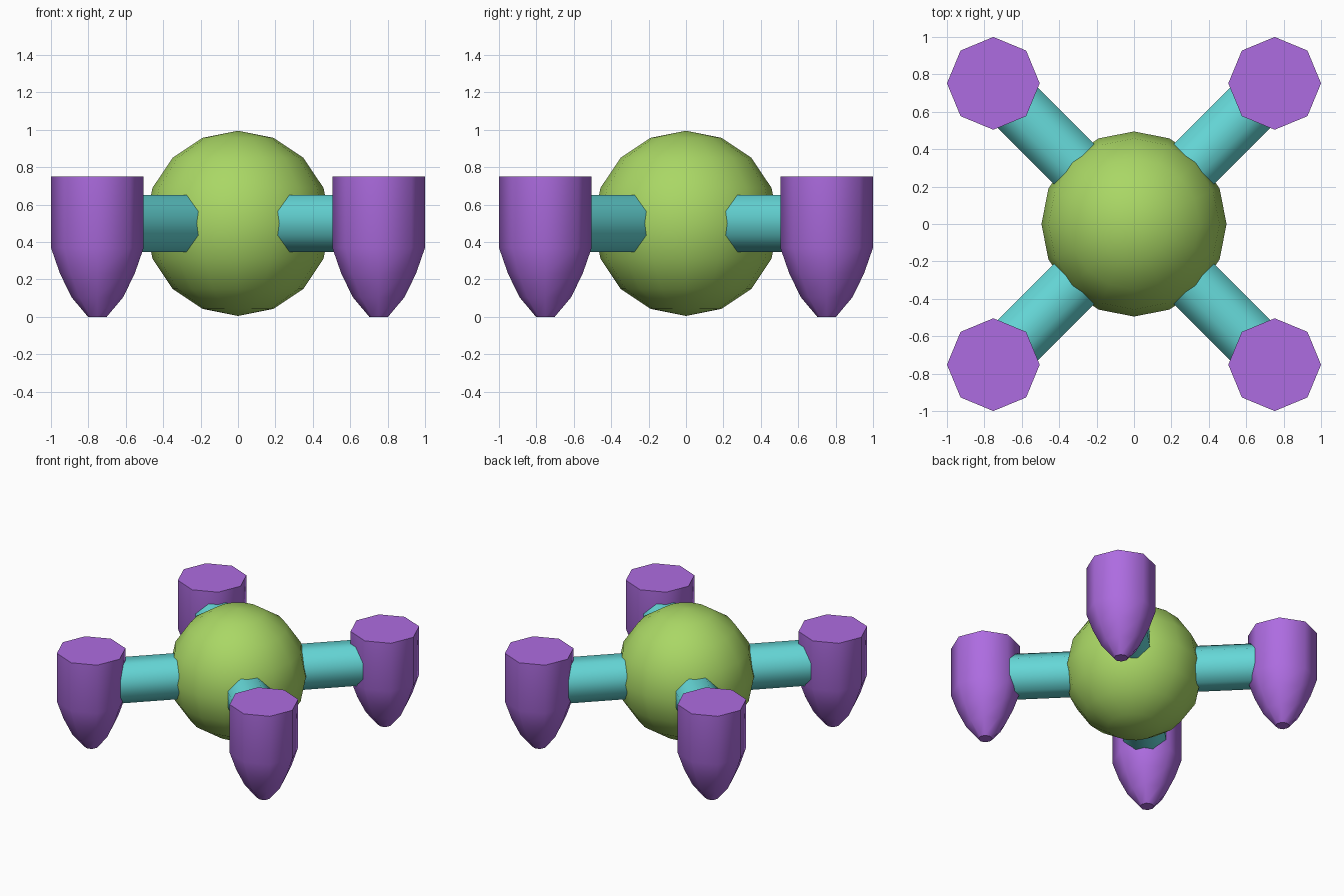
import bpy, math
from mathutils import Vector

if "Cube" in bpy.data.objects:
    bpy.data.objects.remove(bpy.data.objects["Cube"])

POD_R, POD_C, MID_Z = 0.248, 0.752, 0.5


def material(name, color):
    m = bpy.data.materials.new(name)
    m.diffuse_color = (*color, 1)
    m.use_nodes = True
    m.node_tree.nodes["Principled BSDF"].inputs["Base Color"].default_value = m.diffuse_color
    return m


green = material("green", (0.40, 0.68, 0.13))
teal = material("teal", (0.13, 0.68, 0.68))
purple = material("purple", (0.42, 0.15, 0.75))


def finish(obj, name, mat):
    obj.name = name
    obj.data.materials.append(mat)
    bpy.ops.object.select_all(action='DESELECT')
    obj.select_set(True)
    bpy.context.view_layer.objects.active = obj
    bpy.ops.object.shade_smooth_by_angle(angle=math.radians(50))


def lathe(profile, sides):
    """Closed mesh from (radius, z) rings listed bottom to top."""
    verts = [(r * math.cos(2 * math.pi * i / sides),
              r * math.sin(2 * math.pi * i / sides), z)
             for r, z in profile for i in range(sides)]
    faces = [(k * sides + i, k * sides + (i + 1) % sides,
              (k + 1) * sides + (i + 1) % sides, (k + 1) * sides + i)
             for k in range(len(profile) - 1) for i in range(sides)]
    faces.append(tuple(reversed(range(sides))))
    top = (len(profile) - 1) * sides
    faces.append(tuple(range(top, top + sides)))
    mesh = bpy.data.meshes.new("pod")
    mesh.from_pydata(verts, [], faces)
    obj = bpy.data.objects.new("pod", mesh)
    bpy.context.collection.objects.link(obj)
    return obj


# Central ball
bpy.ops.mesh.primitive_uv_sphere_add(segments=16, ring_count=8, radius=0.495,
                                     location=(0, 0, MID_Z))
finish(bpy.context.object, "body", green)

pod_profile = [(0.05, 0), (0.138, 0.105), (0.2, 0.232),
               (POD_R, 0.37), (POD_R, 0.75)]

for sx, sy, label in ((1, -1, "front_right"), (-1, -1, "front_left"),
                      (1, 1, "back_right"), (-1, 1, "back_left")):
    # Octagonal arm from inside the ball to the middle of the pod
    d = Vector((sx, sy, 0)).normalized()
    start, end = 0.2, POD_C * math.sqrt(2)
    bpy.ops.mesh.primitive_cylinder_add(
        vertices=8, radius=0.165, depth=end - start,
        location=d * (start + end) / 2 + Vector((0, 0, MID_Z)))
    arm = bpy.context.object
    # Turn so a flat side faces up
    arm.rotation_mode = 'QUATERNION'
    flat = Vector((0, 0, 1)).rotation_difference(Vector((1, 0, 0)))
    yaw = Vector((1, 0, 0))
    from mathutils import Quaternion
    arm.rotation_quaternion = (
        Quaternion((0, 0, 1), math.atan2(sy, sx)) @ flat
        @ Quaternion((0, 0, 1), math.pi / 8))
    finish(arm, label + "_arm", teal)

    # Pointed pod
    pod = lathe(pod_profile, 8)
    pod.location = (sx * POD_C, sy * POD_C, 0)
    finish(pod, label + "_pod", purple)
